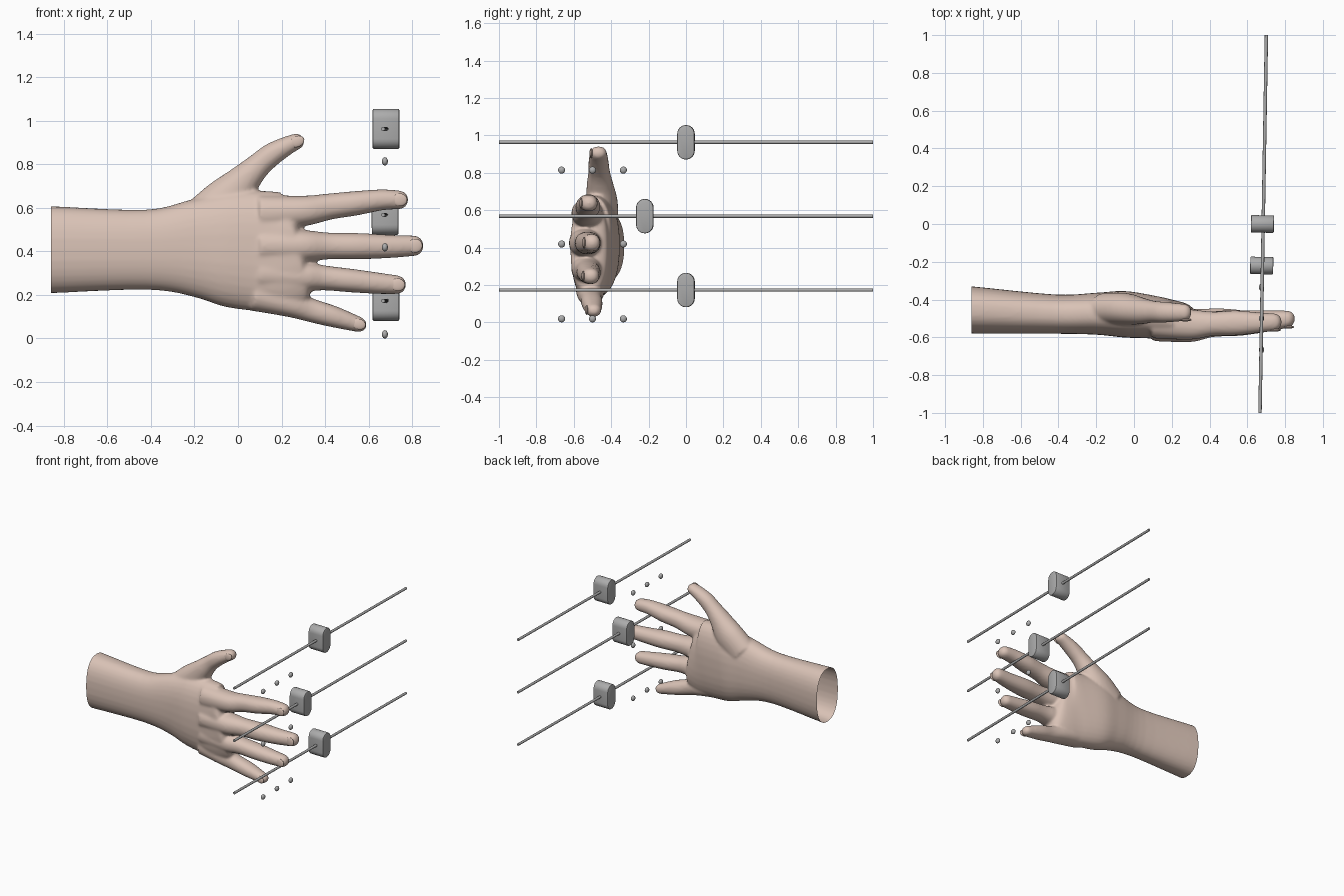
import bpy, bmesh, math
from mathutils import Vector, Matrix

if "Cube" in bpy.data.objects:
    bpy.data.objects.remove(bpy.data.objects["Cube"])


def material(name, rgb):
    m = bpy.data.materials.new(name)
    m.diffuse_color = (*rgb, 1)
    m.use_nodes = True
    m.node_tree.nodes["Principled BSDF"].inputs["Base Color"].default_value = m.diffuse_color
    return m


SKIN = material("skin", (0.70, 0.545, 0.47))
METAL = material("grey_metal", (0.41, 0.41, 0.41))


def make(name, bm, mat, angle=40):
    bmesh.ops.recalc_face_normals(bm, faces=bm.faces)
    me = bpy.data.meshes.new(name)
    bm.to_mesh(me)
    bm.free()
    ob = bpy.data.objects.new(name, me)
    bpy.context.collection.objects.link(ob)
    me.materials.append(mat)
    bpy.ops.object.select_all(action='DESELECT')
    ob.select_set(True)
    bpy.context.view_layer.objects.active = ob
    bpy.ops.object.shade_smooth_by_angle(angle=math.radians(angle))
    return ob


def spline(st, n=5):
    """Catmull-Rom resampling of (x, y, z, half width, half depth) stations."""
    pts = [Vector(s) for s in st]
    p = [pts[0]] + pts + [pts[-1]]
    out = []
    for i in range(1, len(p) - 2):
        a, b, c, d = p[i - 1:i + 3]
        for k in range(n):
            t = k / n
            out.append(0.5 * (2 * b + (c - a) * t + (2 * a - 5 * b + 4 * c - d) * t * t
                              + (3 * b - a - 3 * c + d) * t ** 3))
    return out + [pts[-1]]


def loft(bm, stations, cap, power=2.0, seg=32):
    """Closed tube through the stations, with a rounded end of length cap."""
    rows = spline(stations)
    d = Vector(rows[-1][:3]) - Vector(rows[-2][:3])
    d.normalize()
    end = rows[-1]
    for k in range(1, 6):
        a = math.radians(17 * k)
        p = Vector(end[:3]) + d * cap * math.sin(a)
        rows.append(Vector((*p, end[3] * math.cos(a), end[4] * math.cos(a))))
    rings = []
    for i, r in enumerate(rows):
        t = Vector(rows[min(i + 1, len(rows) - 1)][:3]) - Vector(rows[max(i - 1, 0)][:3])
        w = Vector((-t.z, 0, t.x)).normalized()
        ring = []
        for k in range(seg):
            a = 2 * math.pi * k / seg
            c, s = math.cos(a), math.sin(a)
            u = math.copysign(abs(c) ** (2 / power), c) * r[3]
            v = math.copysign(abs(s) ** (2 / power), s) * r[4]
            ring.append(bm.verts.new(Vector(r[:3]) + w * u + Vector((0, v, 0))))
        rings.append(ring)
    for a, b in zip(rings, rings[1:]):
        for k in range(seg):
            bm.faces.new((a[k], a[(k + 1) % seg], b[(k + 1) % seg], b[k]))
    bm.faces.new(rings[0])
    bm.faces.new(rings[-1])


# Hand: forearm with palm, four fingers and thumb, fused into one skin
palm = [(-.93, -.455, .408, .200, .125), (-.86, -.455, .408, .200, .125),
        (-.42, -.477, .408, .184, .104), (-.20, -.475, .415, .226, .111),
        (-.05, -.478, .412, .266, .123), (.10, -.492, .402, .277, .114),
        (.20, -.507, .392, .277, .107), (.26, -.518, .402, .250, .100)]
fingers = [
    [(.10, -.520, .575, .085, .085), (.30, -.532, .586, .070, .080), (.42, -.528, .606, .060, .064),
     (.54, -.524, .621, .056, .066), (.66, -.522, .637, .048, .054), (.74, -.520, .637, .043, .047)],
    [(.10, -.530, .425, .080, .090), (.30, -.540, .425, .073, .085), (.42, -.532, .425, .061, .066),
     (.56, -.524, .424, .060, .068), (.70, -.515, .423, .053, .057), (.81, -.505, .426, .047, .046)],
    [(.10, -.525, .300, .080, .085), (.30, -.532, .285, .069, .080), (.40, -.526, .278, .057, .064),
     (.52, -.520, .266, .054, .064), (.64, -.515, .254, .049, .055), (.73, -.510, .247, .043, .046)],
    [(.08, -.505, .205, .080, .085), (.24, -.512, .160, .062, .074), (.34, -.508, .128, .054, .058),
     (.44, -.502, .100, .049, .056), (.55, -.495, .066, .036, .042)]]
thumb = [(-.16, -.450, .540, .110, .085), (-.05, -.450, .640, .105, .085), (.04, -.460, .740, .072, .070),
         (.10, -.464, .800, .057, .058), (.155, -.467, .845, .053, .055), (.22, -.468, .883, .044, .050),
         (.268, -.468, .905, .037, .045)]

bm = bmesh.new()
loft(bm, palm, .05, 2.4)
for f in fingers:
    loft(bm, f, .043, 2.2)
loft(bm, thumb, .037, 2.1)
hand = make("hand", bm, SKIN)
rm = hand.modifiers.new("fuse", 'REMESH')
rm.mode = 'VOXEL'
rm.voxel_size = 0.0085
sm = hand.modifiers.new("soften", 'SMOOTH')
sm.factor = 0.5
sm.iterations = 10
fused = bpy.data.meshes.new_from_object(
    hand.evaluated_get(bpy.context.evaluated_depsgraph_get()))
bpy.data.objects.remove(hand)

# Open cut at the forearm end
bm = bmesh.new()
bm.from_mesh(fused)
bmesh.ops.bisect_plane(bm, geom=bm.verts[:] + bm.edges[:] + bm.faces[:],
                       plane_co=(-.86, 0, 0), plane_no=(1, 0, 0), clear_inner=True)
make("hand", bm, SKIN, 180)

# Fingernails: flat ovals on the back of each fingertip
for i, f in enumerate(fingers + [thumb]):
    p, q = Vector(f[-1]), Vector(f[-2])
    ang = math.atan2(p.z - q.z, p.x - q.x)
    bm = bmesh.new()
    bmesh.ops.create_uvsphere(bm, u_segments=20, v_segments=12, radius=1)
    pos = Matrix.Translation((p.x + .004, p.y - p[4] + .006, p.z))
    bmesh.ops.transform(bm, verts=bm.verts, matrix=pos @ Matrix.Rotation(-ang, 4, 'Y')
                        @ Matrix.Diagonal((.034, .009, p[3] * .68, 1)))
    make("fingernail_%d" % (i + 1), bm, SKIN, 180)

# Three slightly slanted rods, each with a sliding block of capsule section
TILT = Matrix.Rotation(-.017, 4, 'Z')
for i, (z, y) in enumerate([(.963, 0), (.568, -.22), (.173, 0)]):
    bm = bmesh.new()
    bmesh.ops.create_cone(bm, cap_ends=True, segments=16, radius1=.009, radius2=.009, depth=2,
                          matrix=Matrix.Translation((.684, 0, z)) @ TILT @ Matrix.Rotation(math.pi / 2, 4, 'X'))
    make("rod_%d" % (i + 1), bm, METAL)

    bm = bmesh.new()
    prof = []
    for k in range(26):
        a = math.pi * (k if k < 13 else k - 1) / 12
        prof.append(bm.verts.new((-.061, .046 * math.cos(a), .046 * math.sin(a) + (.046 if k < 13 else -.046))))
    face = bm.faces.new(prof)
    ext = bmesh.ops.extrude_face_region(bm, geom=[face])
    bmesh.ops.translate(bm, vec=(.122, 0, 0), verts=[v for v in ext["geom"] if isinstance(v, bmesh.types.BMVert)])
    rims = [e for e in bm.edges if abs(e.verts[0].co.x - e.verts[1].co.x) < .01]
    bmesh.ops.bevel(bm, geom=rims, offset=.005, segments=2, profile=.5, affect='EDGES')
    bmesh.ops.transform(bm, verts=bm.verts, matrix=Matrix.Translation((.68 + .017 * y, y, z)) @ TILT)
    make("slider_block_%d" % (i + 1), bm, METAL)

# Three rows of three small beads
for z in (.814, .419, .019):
    for y in (-.665, -.5, -.335):
        bm = bmesh.new()
        bmesh.ops.create_uvsphere(bm, u_segments=16, v_segments=10, radius=1)
        bmesh.ops.transform(bm, verts=bm.verts, matrix=Matrix.Translation((.675, y, z))
                            @ Matrix.Diagonal((.014, .019, .019, 1)))
        make("bead", bm, METAL, 180)
